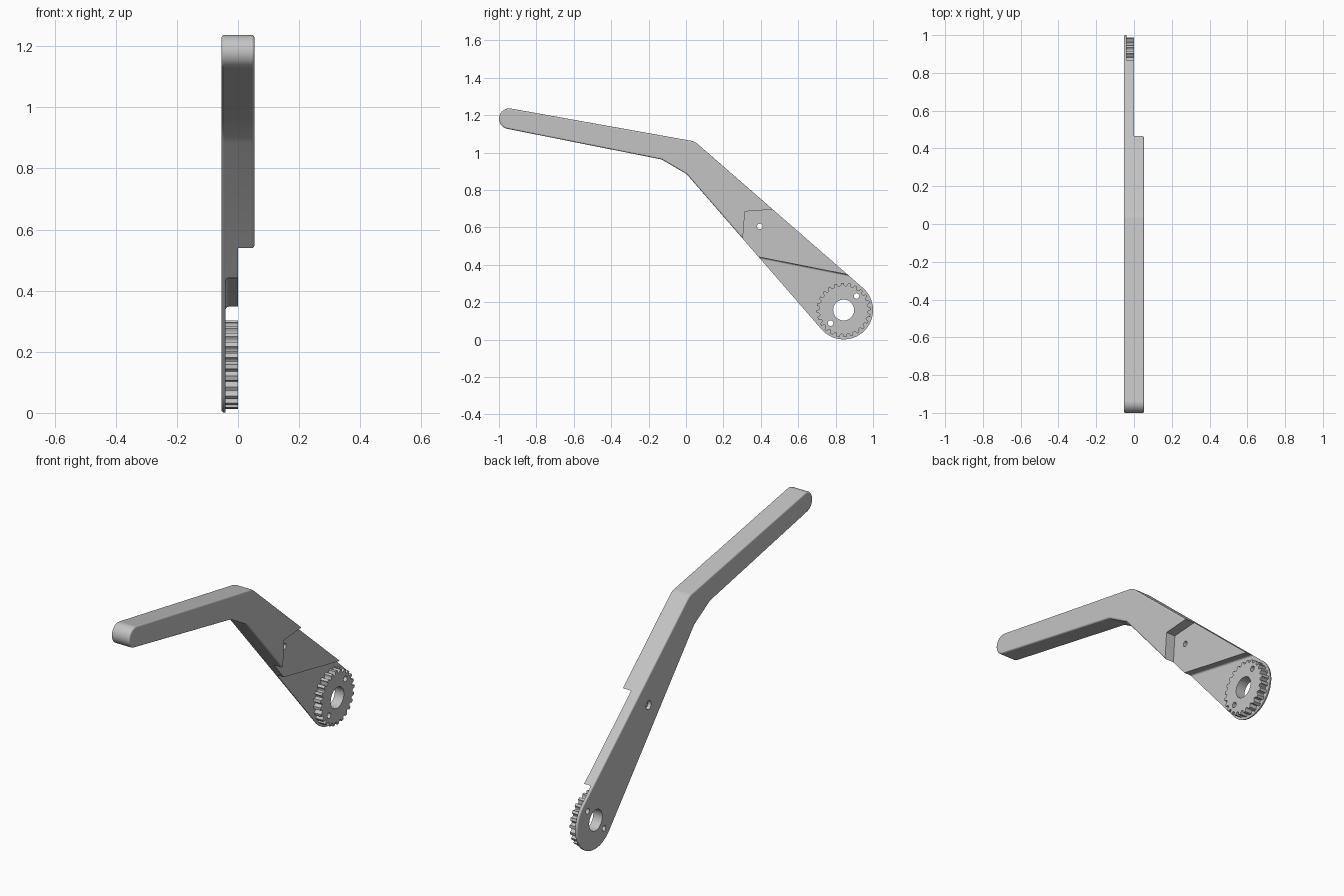
import bpy, bmesh
from math import sin, cos, pi, radians

cube = bpy.data.objects.get("Cube")
if cube:
    bpy.data.objects.remove(cube, do_unlink=True)

HALF = 0.054          # half thickness of the arm
PLATE = -0.041        # inner face of the thin end plate
HUB = (0.843, 0.158)  # centre of the toothed wheel

grey = bpy.data.materials.new("plain_grey")
grey.use_nodes = True
grey.diffuse_color = (0.55, 0.55, 0.55, 1)
grey.node_tree.nodes["Principled BSDF"].inputs["Base Color"].default_value = grey.diffuse_color


def arc(centre, r, start, end, n):
    """Points on an arc in the side plane, angles in degrees."""
    angles = [radians(start + (end - start) * i / n) for i in range(n + 1)]
    return [(centre[0] + r * cos(a), centre[1] + r * sin(a)) for a in angles]


def prism(name, outline, x0, x1):
    """Extrude a side outline of (y, z) points from x0 to x1."""
    bm = bmesh.new()
    face = bm.faces.new([bm.verts.new((x0, y, z)) for y, z in outline])
    new = bmesh.ops.extrude_face_region(bm, geom=[face])["geom"]
    bmesh.ops.translate(bm, vec=(x1 - x0, 0, 0),
                        verts=[v for v in new if isinstance(v, bmesh.types.BMVert)])
    bmesh.ops.recalc_face_normals(bm, faces=bm.faces)
    mesh = bpy.data.meshes.new(name)
    bm.to_mesh(mesh)
    bm.free()
    mesh.materials.append(grey)
    obj = bpy.data.objects.new(name, mesh)
    bpy.context.collection.objects.link(obj)
    return obj


def activate(obj):
    bpy.ops.object.select_all(action="DESELECT")
    obj.select_set(True)
    bpy.context.view_layer.objects.active = obj


def round_edges(obj, width, segments):
    mod = obj.modifiers.new("rounding", "BEVEL")
    mod.width, mod.segments = width, segments
    mod.limit_method, mod.angle_limit = "ANGLE", radians(60)
    activate(obj)
    bpy.ops.object.modifier_apply(modifier=mod.name)


def cut(obj, cutter):
    cutter.hide_render = True
    mod = obj.modifiers.new("cut", "BOOLEAN")
    mod.operation, mod.solver, mod.object = "DIFFERENCE", "EXACT", cutter
    activate(obj)
    bpy.ops.object.modifier_apply(modifier=mod.name)


def finish(obj):
    activate(obj)
    bpy.ops.object.shade_smooth_by_angle(angle=radians(35))
    obj.modifiers.new("even_shading", "WEIGHTED_NORMAL").keep_sharp = True


# Bent arm: rounded grip end, elbow and round hub end
outline = arc((-0.945, 1.181), 0.055, 80, 259, 16)
outline += [(-0.13, 0.963), (0.003, 0.885)]
outline += arc(HUB, 0.157, -139, 49, 32)
outline += arc((0.015, 0.994), 0.07, 49, 80, 4)
arm = prism("arm", outline, -HALF, HALF)
round_edges(arm, 0.009, 4)

# Step down to half thickness, then to the thin end plate with a filleted wall
half_step = prism("half_step_cutter", [
    (0.28, -0.2), (0.296, 0.45), (0.304, 0.54), (0.315, 0.685),
    (0.46, 0.695), (1.2, 0.72), (1.2, -0.2)], 0, 0.2)
plate_step = prism("plate_step_cutter", [
    (0.2, -0.2), (0.2, 0.479), (1.2, 0.281), (1.2, -0.2)], PLATE, 0.2)
round_edges(plate_step, 0.01, 4)
cutters = [half_step, plate_step]
for cutter in cutters:
    cut(arm, cutter)

# Toothed wheel with rounded notches
TEETH = 24
tooth = [(0, 0.145), (0.38, 0.145), (0.44, 0.136), (0.56, 0.13),
         (0.69, 0.128), (0.82, 0.13), (0.94, 0.136)]
wheel_outline = []
for i in range(TEETH):
    for part, r in tooth:
        a = 2 * pi * (i + part) / TEETH
        wheel_outline.append((HUB[0] + r * cos(a), HUB[1] + r * sin(a)))
wheel = prism("toothed_wheel", wheel_outline, PLATE - 0.003, 0)

# Hub bore, two pin holes and the pivot hole with its recess on the back
holes = [(HUB, 0.056, 40, 0.1), ((0.912, 0.233), 0.015, 16, 0.1),
         ((0.773, 0.088), 0.015, 16, 0.1), ((0.395, 0.605), 0.015, 16, 0.1),
         ((0.395, 0.605), 0.023, 16, -0.035)]
for centre, radius, sides, end in holes:
    drill = prism("hole_cutter", arc(centre, radius, 0, 360, sides)[:-1], -0.1, end)
    cut(arm, drill)
    if centre[0] > 0.5:
        cut(wheel, drill)
    cutters.append(drill)

for cutter in cutters:
    bpy.data.objects.remove(cutter, do_unlink=True)
finish(arm)
finish(wheel)
